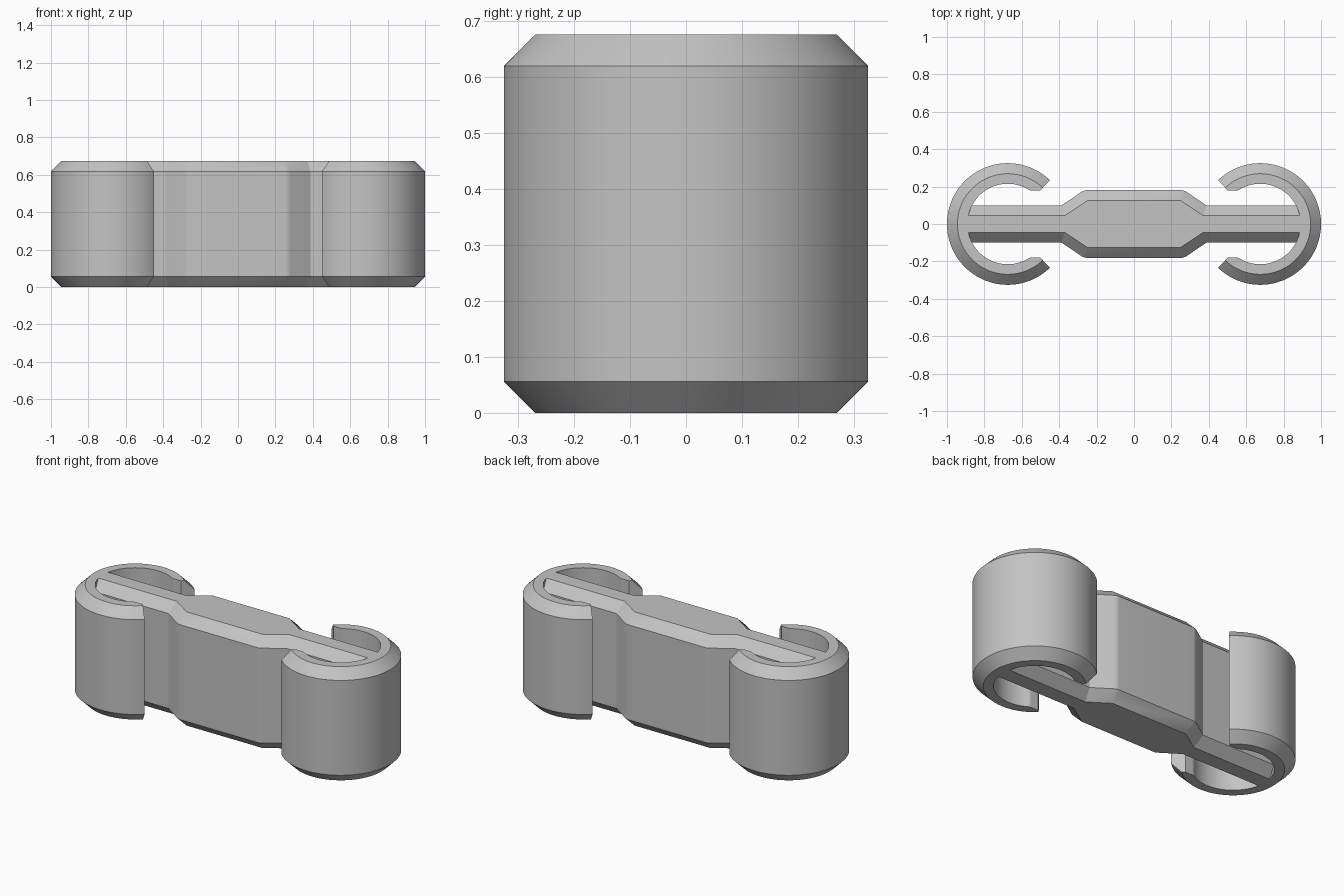
import bpy, bmesh
from math import sin, cos, radians, sqrt, pi

if "Cube" in bpy.data.objects:
    bpy.data.objects.remove(bpy.data.objects["Cube"])

HEIGHT, CHAMFER = 0.675, 0.056
RING_X, R_OUT, R_IN = 0.675, 0.325, 0.215
SLOT = 0.18            # half width of the mouth of each ring
MOUTH = radians(134)   # angle at which each ring ends

grey = bpy.data.materials.new("light grey")
grey.use_nodes = True
grey.diffuse_color = (0.55, 0.55, 0.55, 1)
grey.node_tree.nodes["Principled BSDF"].inputs["Base Color"].default_value = grey.diffuse_color


def loft(name, loops, close_across):
    """Join point loops; either wrap the loops round or close them as caps."""
    bm = bmesh.new()
    rows = [[bm.verts.new(p) for p in loop] for loop in loops]
    n = len(rows[0])
    for a, b in zip(rows, rows[1:]):
        for i in range(n):
            j = (i + 1) % n
            bm.faces.new((a[i], a[j], b[j], b[i]))
    if close_across:
        bm.faces.new(rows[0])
        bm.faces.new(rows[-1])
    bmesh.ops.remove_doubles(bm, verts=bm.verts, dist=0.0001)
    bmesh.ops.recalc_face_normals(bm, faces=bm.faces)
    mesh = bpy.data.meshes.new(name)
    bm.to_mesh(mesh)
    bm.free()
    mesh.materials.append(grey)
    obj = bpy.data.objects.new(name, mesh)
    bpy.context.collection.objects.link(obj)
    bpy.ops.object.select_all(action='DESELECT')
    obj.select_set(True)
    bpy.context.view_layer.objects.active = obj
    bpy.ops.object.shade_smooth_by_angle(angle=radians(20))
    return obj


# Open rings: a section with chamfered outer edges swept round the mouth gap
def ring(name, side):
    loops = []
    steps = 134
    for i in range(steps + 1):
        a = -MOUTH + 2 * MOUTH * i / steps
        inner = R_IN
        if cos(a) < 0:
            inner = max(R_IN, SLOT / abs(sin(a)))
        section = [(inner, 0), (R_OUT - CHAMFER, 0), (R_OUT, CHAMFER),
                   (R_OUT, HEIGHT - CHAMFER), (R_OUT - CHAMFER, HEIGHT), (inner, HEIGHT)]
        loops.append([(side * (RING_X + r * cos(a)), r * sin(a), z) for r, z in section])
    return loft(name, loops, True)


ring("left_ring", 1)
ring("right_ring", -1)


# Central bar: thick grip in the middle, thin webs reaching across both rings
def web_end(y):
    return RING_X + sqrt((R_IN + 0.007) ** 2 - y * y)


def full_outline(quarter):
    half = quarter + [(-x, y) for x, y in reversed(quarter)]
    return half + [(x, -y) for x, y in reversed(half)]


corner = (0.25, 0.125)
arc = [radians(56.3) + (pi / 2 - radians(56.3)) * i / 5 for i in range(6)]
top_edge = full_outline([(web_end(0.045), 0.045), (0.37, 0.045)] + [corner] * len(arc))
side_edge = full_outline([(web_end(0.10), 0.10), (0.387, 0.10)] +
                         [(corner[0] + CHAMFER * cos(a), corner[1] + CHAMFER * sin(a)) for a in arc])
levels = [(top_edge, 0), (side_edge, CHAMFER), (side_edge, HEIGHT - CHAMFER), (top_edge, HEIGHT)]
loft("central_bar", [[(x, y, z) for x, y in edge] for edge, z in levels], True)
